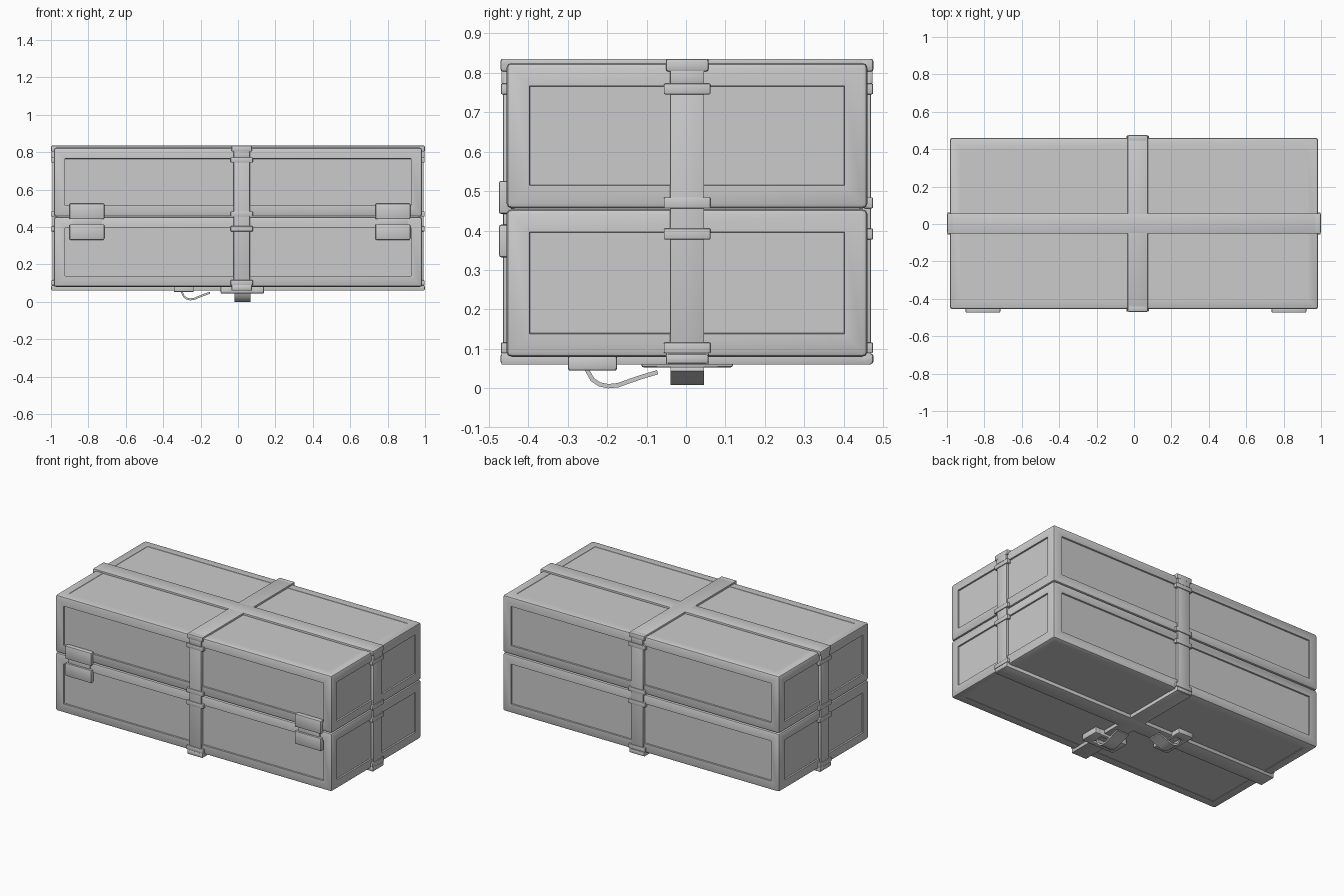
import bpy, bmesh
from math import radians
from mathutils import Matrix, Vector

if "Cube" in bpy.data.objects:
    bpy.data.objects.remove(bpy.data.objects["Cube"])

CX, CY = 0.02, 0.003      # strap centre lines
SEAM = 0.455              # lid / base split


def finish(name, bm, smooth=True):
    bmesh.ops.recalc_face_normals(bm, faces=bm.faces)
    me = bpy.data.meshes.new(name)
    bm.to_mesh(me)
    bm.free()
    ob = bpy.data.objects.new(name, me)
    bpy.context.collection.objects.link(ob)
    if smooth:
        bpy.ops.object.select_all(action='DESELECT')
        ob.select_set(True)
        bpy.context.view_layer.objects.active = ob
        bpy.ops.object.shade_smooth_by_angle(angle=radians(35))
    return ob


def add_box(bm, lo, hi, bevel=0.0, mat=Matrix()):
    lo, hi = Vector(lo), Vector(hi)
    tmp = bmesh.new()
    size = hi - lo
    bmesh.ops.create_cube(tmp, size=1.0, matrix=Matrix.Translation((lo + hi) / 2)
                          @ Matrix.Diagonal((*size, 1)))
    if bevel:
        bmesh.ops.bevel(tmp, geom=tmp.edges[:], offset=bevel, segments=2,
                        affect='EDGES', profile=0.5)
    tmp.transform(mat)
    me = bpy.data.meshes.new("part")
    tmp.to_mesh(me)
    tmp.free()
    bm.from_mesh(me)
    bpy.data.meshes.remove(me)


def case_half(name, z0, z1, outer):
    """Rounded half shell with a recessed panel on each visible face."""
    bm = bmesh.new()
    add_box(bm, (-0.984, -0.455, z0), (0.984, 0.460, z1), 0.013)
    panels = [f for f in bm.faces if f.calc_area() > 0.1 and f.normal.z * outer > -0.5]
    for f in panels:
        bmesh.ops.inset_individual(bm, faces=[f], thickness=0.064, depth=0)
        depth = -0.002 if abs(f.normal.z) > 0.5 else -0.009
        bmesh.ops.inset_individual(bm, faces=[f], thickness=0.002, depth=0)
        bmesh.ops.translate(bm, verts=f.verts[:], vec=f.normal * depth)
    finish(name, bm)


case_half("case_base", 0.080, SEAM - 0.001, -1)
case_half("case_lid", SEAM + 0.001, 0.825, 1)

# Crossed bands over the top and under the bottom
for label, z0, z1 in (("top", 0.815, 0.835), ("bottom", 0.060, 0.090)):
    bm = bmesh.new()
    add_box(bm, (-0.996, CY - 0.054, z0), (0.996, CY + 0.054, z1), 0.003)
    add_box(bm, (CX - 0.054, -0.468, z0), (CX + 0.054, 0.470, z1), 0.003)
    finish(label + "_crossed_bands", bm)

# Vertical strap, end caps and keeper brackets on each of the four sides
sides = (("front", 0, (CX, 0, 0), 0.455), ("right", 90, (0, CY, 0), 0.984),
         ("back", 180, (CX, 0, 0), 0.460), ("left", 270, (0, CY, 0), 0.984))
for label, ang, centre, d in sides:
    mat = Matrix.Translation(centre) @ Matrix.Rotation(radians(ang), 4, 'Z')
    bm = bmesh.new()
    add_box(bm, (-0.043, -d - 0.009, 0.07), (0.043, -d + 0.02, 0.82), 0.003, mat)
    finish(label + "_strap", bm)
    bm = bmesh.new()
    for z0, z1 in ((0.745, 0.772), (0.456, 0.484), (0.377, 0.405), (0.089, 0.116)):
        add_box(bm, (-0.059, -d - 0.014, z0), (0.059, -d + 0.01, z1), 0.003, mat)
    finish(label + "_strap_brackets", bm)
    bm = bmesh.new()
    for z0, z1 in ((0.803, 0.835), (0.062, 0.088)):
        add_box(bm, (-0.054, -d - 0.015, z0), (0.054, -d + 0.02, z1), 0.006, mat)
    add_box(bm, (-0.043, -d - 0.013, 0.772), (0.043, -d + 0.01, 0.81), 0.003, mat)
    finish(label + "_strap_caps", bm)

# Front latches: upper and lower plates joined by a narrow link
for label, s in (("left", -1), ("right", 1)):
    x = 0.01 + s * 0.818
    bm = bmesh.new()
    for z0, z1 in ((0.442, 0.526), (0.332, 0.415)):
        add_box(bm, (x - 0.093, -0.474, z0), (x + 0.093, -0.44, z1), 0.006)
    add_box(bm, (x - 0.078, -0.463, 0.405), (x + 0.078, -0.44, 0.45), 0.003)
    finish(label + "_latch", bm)


def ribbon(bm, pts, width, thick, mat):
    """Flat strap following a (y, z) path."""
    rings = []
    pts = [Vector(p) for p in pts]
    for i, p in enumerate(pts):
        t = (pts[min(i + 1, len(pts) - 1)] - pts[max(i - 1, 0)]).normalized()
        n = Vector((-t.y, t.x)) * thick / 2
        rings.append([bm.verts.new(mat @ Vector((sx * width / 2, p.x + sn * n.x, p.y + sn * n.y)))
                      for sx, sn in ((-1, -1), (1, -1), (1, 1), (-1, 1))])
    for a, b in zip(rings, rings[1:]):
        for k in range(4):
            bm.faces.new((a[k], a[(k + 1) % 4], b[(k + 1) % 4], b[k]))
    bm.faces.new(rings[0])
    bm.faces.new(rings[-1])


# Underside buckles with loose strap tails
path = ((-0.02, 0.066), (-0.013, 0.045), (0.0, 0.022), (0.018, 0.010), (0.04, 0.0055),
        (0.065, 0.008), (0.09, 0.017), (0.125, 0.029), (0.165, 0.041))
for label, mat in (
        ("long", Matrix.Translation((-0.29, CY, 0.008)) @ Matrix.Rotation(radians(-90), 4, 'Z')
         @ Matrix.Diagonal((1, 0.85, 1, 1))),
        ("cross", Matrix.Translation((CX + 0.003, -0.237, 0)))):
    bm = bmesh.new()
    for sx in (-1, 1):
        add_box(bm, (sx * 0.085 - 0.031, -0.062, 0.045),
                (sx * 0.085 + 0.031, 0.062, 0.083), 0.006, mat)
    for sy in (-1, 1):
        add_box(bm, (-0.08, sy * 0.049 - 0.013, 0.045),
                (0.08, sy * 0.049 + 0.013, 0.083), 0.005, mat)
    finish(label + "_buckle", bm)
    bm = bmesh.new()
    ribbon(bm, path, 0.085, 0.011, mat)
    finish(label + "_strap_tail", bm)
